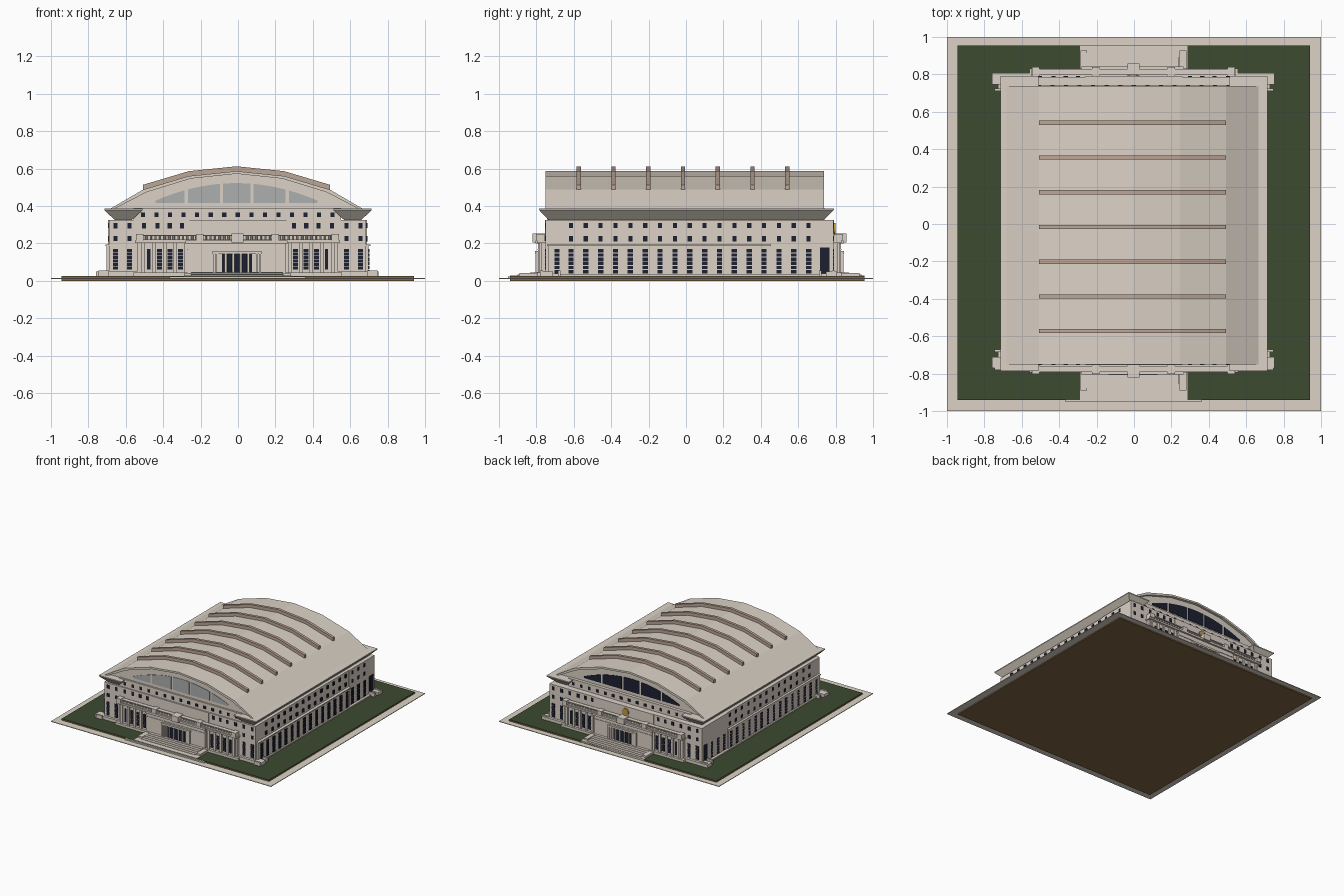
import bpy, bmesh, math
from mathutils import Matrix

if "Cube" in bpy.data.objects:
    bpy.data.objects.remove(bpy.data.objects["Cube"])


def mat(name, r, g, b):
    m = bpy.data.materials.new(name)
    m.diffuse_color = (r, g, b, 1)
    m.use_nodes = True
    m.node_tree.nodes["Principled BSDF"].inputs["Base Color"].default_value = m.diffuse_color
    return m


STONE = mat("stone", .72, .65, .57)
RIB = mat("rib_stone", .5, .38, .31)
GREEN = mat("grass", .045, .07, .03)
EARTH = mat("earth", .22, .13, .055)
NAVY = mat("dark_glass", .012, .014, .03)
GREY = mat("pale_glass", .42, .43, .43)
GOLD = mat("gold", .55, .32, .06)


def finish(name, bm, m):
    bmesh.ops.recalc_face_normals(bm, faces=bm.faces)
    me = bpy.data.meshes.new(name)
    bm.to_mesh(me)
    bm.free()
    ob = bpy.data.objects.new(name, me)
    bpy.context.collection.objects.link(ob)
    me.materials.append(m)
    return ob


def boxes(name, items, m=STONE):
    """Each item is x0, x1, y0, y1, z0, z1."""
    bm = bmesh.new()
    for x0, x1, y0, y1, z0, z1 in items:
        mtx = Matrix.Translation(((x0 + x1) / 2, (y0 + y1) / 2, (z0 + z1) / 2)) @ \
            Matrix.Diagonal((abs(x1 - x0), abs(y1 - y0), abs(z1 - z0), 1))
        bmesh.ops.create_cube(bm, size=1, matrix=mtx)
    return finish(name, bm, m)


def prisms(name, items, m=STONE):
    """Each item is an xz outline with y0 and y1."""
    bm = bmesh.new()
    for pts, y0, y1 in items:
        f = bm.faces.new([bm.verts.new((x, y0, z)) for x, z in pts])
        ext = bmesh.ops.extrude_face_region(bm, geom=[f], use_keep_orig=True)
        bmesh.ops.translate(bm, vec=(0, y1 - y0, 0),
                            verts=[v for v in ext["geom"] if isinstance(v, bmesh.types.BMVert)])
    return finish(name, bm, m)


def cylinders(name, items, m=STONE, seg=12, rot=Matrix.Identity(4)):
    """Each item is centre x, y, z, radius, length."""
    bm = bmesh.new()
    for x, y, z, r, h in items:
        bmesh.ops.create_cone(bm, cap_ends=True, segments=seg, radius1=r, radius2=r, depth=h,
                              matrix=Matrix.Translation((x, y, z)) @ rot)
    return finish(name, bm, m)


# ground
boxes("pavement_slab", [(-1, 1, -1, 1, .009, .014)])
boxes("earth_base", [(-.945, .94, -.94, .955, 0, .022)], EARTH)
boxes("lawn", [(-.945, .94, -.94, .955, .022, .026)], GREEN)

# main body
boxes("upper_walls", [(-.69, .685, -.75, .785, .02, .325), (-.56, .55, -.742, .74, .32, .39)])
boxes("lower_storey", [(-.703, .698, -.735, .455, .02, .19), (-.695, .69, .455, .787, .02, .325)])
boxes("plinth", [(-.715, .71, -.765, .8, .02, .036)])

# flared cornices on both long sides, returning at the corners
bm = bmesh.new()
for s in (-1, 1):
    lo = [(.567, -.735), (.66, -.735), (.66, .735), (.567, .735)]
    hi = [(.51, -.785), (.714, -.785), (.714, .79), (.51, .79)]
    a = [bm.verts.new((s * x, y, .325)) for x, y in lo]
    b = [bm.verts.new((s * x, y, .378)) for x, y in hi]
    c = [bm.verts.new((s * x, y, .386)) for x, y in hi]
    bm.faces.new(a)
    bm.faces.new(c)
    for p, q in ((a, b), (b, c)):
        for i in range(4):
            j = (i + 1) % 4
            bm.faces.new((p[i], p[j], q[j], q[i]))
finish("flared_cornice", bm, STONE)

# vaulted roof, gable walls and ribs
CX = -.008
half = [(.677, .384), (.5, .487), (.255, .56)]
outer = [(CX - x, z) for x, z in half] + [(CX, .586)] + [(CX + x, z) for x, z in half[::-1]]
inner = [(CX + (x - CX) * .965, max(.384, z - .014)) for x, z in outer]
prisms("vault_roof", [(outer + inner[::-1], -.752, .737)])
prisms("gable_wall", [(inner, -.728, .715)])
arc = [(x, z) for x, z in outer[1:-1]]
ribline = [(x, z - .005) for x, z in arc] + [(x, z + .026) for x, z in arc[::-1]]
prisms("roof_ribs", [(ribline, y - .011, y + .011)
                     for y in [-.573 + .1857 * i for i in range(7)]], RIB)

# arched gable windows in five bays
bays = [(-.44, -.285), (-.268, -.095), (-.08, .067), (.082, .255), (.272, .424)]


def bay(x0, x1):
    xs = [x0 + (x1 - x0) * i / 4 for i in range(5)]
    return [(x0, .415), (x1, .415)] + [(x, .522 - .5 * (x + .008) ** 2) for x in xs[::-1]]


prisms("front_gable_glass", [(bay(*b), -.731, -.727) for b in bays], GREY)
prisms("back_gable_glass", [(bay(*b), .714, .718) for b in bays], NAVY)

# side windows
win, frames = [], []
cols = [-.615 + .0794 * i for i in range(17)]
for s in (-1, 1):
    def side(y, w, z0, z1, x):
        win.append((s * (x - .02), s * (x + .002), y - w / 2, y + w / 2, z0, z1))
    for y in cols:
        x = .691
        for z in (.225, .295):
            side(y, .022, z - .014, z + .014, x)
    for y in [-.69] + cols:
        for k in range(6):
            side(y, .028, .04 + k * .0222, .058 + k * .0222, .702 if y < .45 else .694)
    side(.742, .05, .03, .178, .694)
    # low wing walls beside the corner doors
    for y0, y1 in ((-.78, -.67), (.71, .795)):
        frames += [(s * .69, s * .728, y0 + .01, y1 - .01, .02, .04),
                   (s * .69, s * .745, y0, y0 + .015, .02, .055),
                   (s * .69, s * .745, y1 - .015, y1, .02, .055)]
    frames.append((s * .68, s * .708, -.742, .455, .186, .193))
boxes("side_windows", win, NAVY)
boxes("side_trim", frames)

# front and back elevations
for label, s, base, gable in (("front", -1, -.75, -.742), ("back", 1, .787, .74)):
    def F(x0, x1, d0, d1, z0, z1):
        return (x0, x1, base + s * d0, base + s * d1, z0, z1)
    glass = []
    for i in range(15):
        x = -.508 + .0724 * i
        glass.append((x - .011, x + .011, gable, gable + s * .003, .342, .366))
    for x in (.17, .232, .3, .365, .43, .503, .58, .655):
        for t in (-x, x):
            glass.append(F(t - .011, t + .011, -.01, .003, .28, .31))
    for x in (.58, .655):
        for t in (-x, x):
            glass.append(F(t - .011, t + .011, -.01, .003, .212, .24))
            glass += [F(t - .014, t + .014, -.01, .003, .06 + k * .019, .076 + k * .019) for k in range(6)]
    for x in (.307, .363, .42):
        for t in (-x, x):
            glass += [F(t - .013, t + .013, 0, .028, .06 + k * .019, .076 + k * .019) for k in range(6)]
    glass += [F(t - .009, t + .009, 0, .028, .06, .17) for t in (-.478, .473)]
    boxes(label + "_windows", glass, NAVY)

    # projecting wings, centre pavilion and cornices
    boxes(label + "_pavilion", [
        F(-.54, .535, -.02, .025, .02, .205), F(-.27, .255, 0, .04, .02, .205),
        F(-.55, .545, -.02, .045, .203, .216), F(-.28, .265, 0, .055, .2, .216),
        F(-.27, .255, 0, .044, .165, .171), F(-.26, .26, -.01, .004, .216, .325),
        F(-.76, .75, -.04, .02, .02, .05), F(-.56, .555, 0, .045, .02, .045)])
    # pilasters between the tall windows
    boxes(label + "_pilasters", [F(t - .009, t + .009, .02, .034, .045, .203)
                                 for x in (.28, .335, .392, .449, .51) for t in (-x, x)])
    # balustrade with pedestals and a raised centre block
    rail = [F(-.545, .54, .012, .04, .216, .221), F(-.545, .54, .01, .042, .24, .246)]
    rail += [F(x - .02, x + .02, .005, .052, .215, .25) for x in (-.525, -.205, .2, .52)]
    rail += [F(-.035, .03, .0, .07, .205, .252)]
    boxes(label + "_balustrade_rails", rail)
    cylinders(label + "_balusters", [(-.49 + i * .0245, base + s * .026, .23, .006, .022)
                                     for i in range(41)], seg=8)

    # entrance with stepped jambs, doors and columns
    boxes(label + "_doors", [F(-.085, .075, .03, .0425, .045, .142)], NAVY)
    boxes(label + "_entrance_surround",
          [F(-.135, .125, .03, .056, .143, .158)] +
          [F(c - .006, c + .006, .03, .055 - .004 * k, .045, .145)
           for k, d in enumerate((.122, .106, .092)) for c in (-.005 - d, -.005 + d)])
    cylinders(label + "_columns", [(-.005 + t, base + s * .049, .094, .006, .1)
                                   for t in (-.06, -.02, .02, .06)])

    # paved approach and steps
    edge = -.94 if s < 0 else .955
    top = base + s * .04
    n = 5
    steps = [(-.288, .285, top, edge, .015, .029)]
    steps += [(-.25, .24, top, top + s * .11 * (n - i) / n, .02, .029 + .0036 * (i + 1)) for i in range(n)]
    steps += [(x - .018, x + .018, top, top + s * .1, .02, .042) for x in (-.268, .262)]
    if s < 0:
        steps.append((-.365, .36, -.952, -.935, .01, .024))
    boxes(label + "_steps", steps)

# gilded medallion on the back
cylinders("back_medallion", [(-.005, .793, .28, .03, .012)], GOLD, 24, Matrix.Rotation(math.pi / 2, 4, 'X'))
